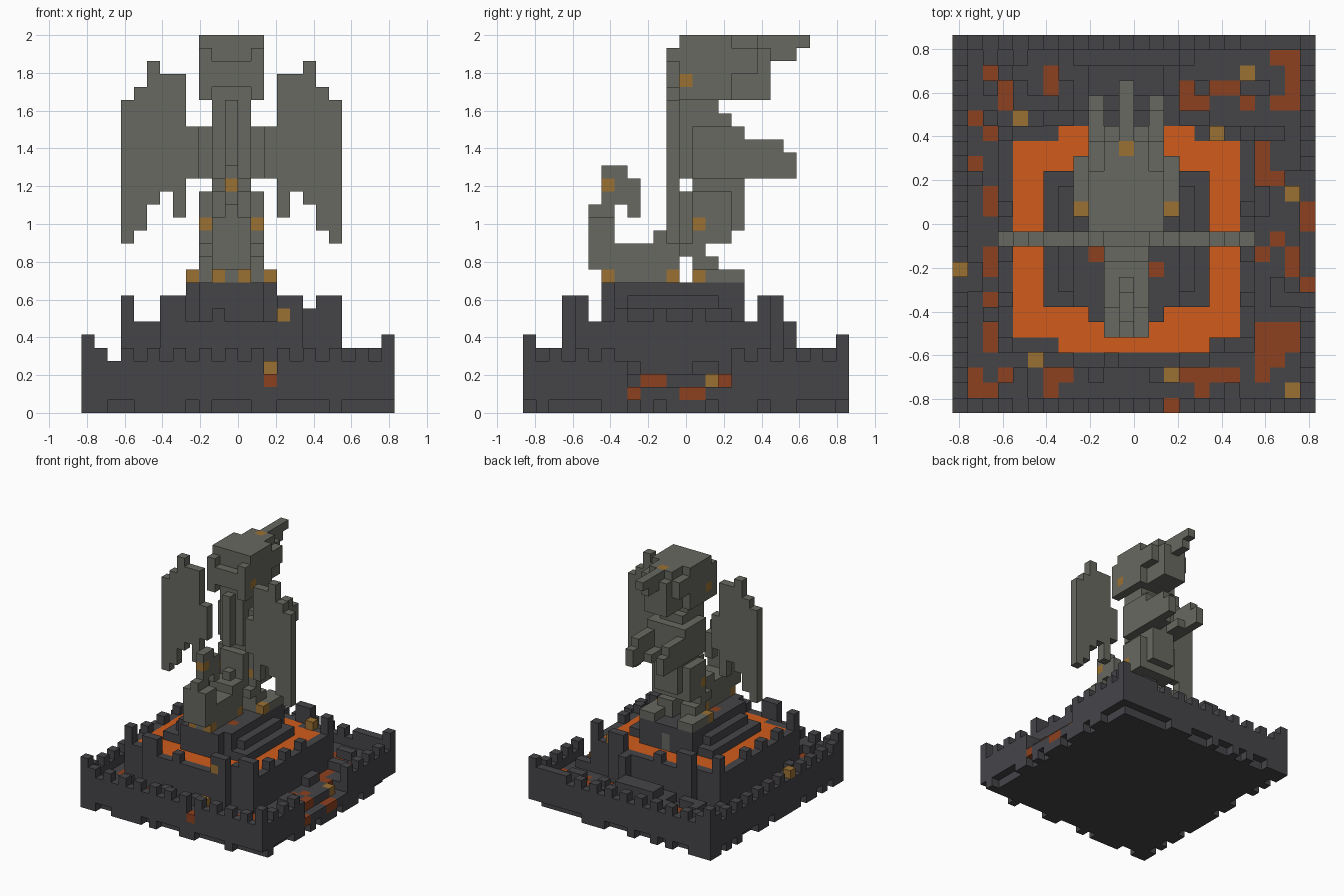
import bpy
import bmesh
import random
from mathutils import Vector

random.seed(7)
if "Cube" in bpy.data.objects:
    bpy.data.objects.remove(bpy.data.objects["Cube"])

UNIT = 2 / 29            # edge of one block
NX, NY = 24, 25          # blocks across and deep
MID = 11                 # statue's middle column


def make_material(name, r, g, b):
    mat = bpy.data.materials.new(name)
    mat.use_nodes = True
    mat.diffuse_color = (r, g, b, 1)
    bsdf = mat.node_tree.nodes["Principled BSDF"]
    bsdf.inputs["Base Color"].default_value = (r, g, b, 1)
    bsdf.inputs["Roughness"].default_value = 0.9
    return mat


MATERIALS = [
    make_material("dark stone", .06, .059, .066),
    make_material("statue stone", .135, .138, .115),
    make_material("lava orange", .64, .108, .012),
    make_material("rust red", .27, .052, .013),
    make_material("ochre", .33, .165, .033),
]
DARK, STATUE, LAVA, RUST, OCHRE = range(len(MATERIALS))

AXES = [Vector((1, 0, 0)), Vector((0, 1, 0)), Vector((0, 0, 1))]


class Part:
    """A set of blocks that becomes one mesh made of its outside faces."""

    def __init__(self, name, colour):
        self.name, self.colour, self.cells = name, colour, {}

    def box(self, xs, ys, zs, colour=None, mirror=False):
        colour = self.colour if colour is None else colour
        for x in range(xs[0], xs[-1] + 1):
            for y in range(ys[0], ys[-1] + 1):
                for z in range(zs[0], zs[-1] + 1):
                    self.cells[x, y, z] = colour
                    if mirror:
                        self.cells[2 * MID - x, y, z] = colour

    def both(self, xs, ys, zs, colour=None):
        self.box(xs, ys, zs, colour, mirror=True)

    def build(self):
        bm = bmesh.new()
        verts = {}

        def vert(p):
            key = tuple(round(c) for c in p)
            if key not in verts:
                verts[key] = bm.verts.new(
                    ((key[0] - NX / 2) * UNIT, (key[1] - NY / 2) * UNIT, key[2] * UNIT))
            return verts[key]

        for cell, colour in self.cells.items():
            base = Vector(cell)
            for a in range(3):
                u, v = AXES[(a + 1) % 3], AXES[(a + 2) % 3]
                for side in (0, 1):
                    step = AXES[a] * (1 if side else -1)
                    if tuple(round(c) for c in base + step) in self.cells:
                        continue
                    o = base + AXES[a] * side
                    ring = [o, o + u, o + u + v, o + v]
                    if not side:
                        ring.reverse()
                    face = bm.faces.new([vert(p) for p in ring])
                    face.material_index = colour
        mesh = bpy.data.meshes.new(self.name)
        bm.to_mesh(mesh)
        bm.free()
        for mat in MATERIALS:
            mesh.materials.append(mat)
        bpy.context.collection.objects.link(bpy.data.objects.new(self.name, mesh))


def on_edge(x, y):
    return x in (0, NX - 1) or y in (0, NY - 1)


# Courtyard slab with a ragged, inset bottom course and one broken side
breach = {(NX - 1, y) for y in range(8, 16)}
court = Part("courtyard_base", DARK)
court.box((1, NX - 2), (1, NY - 2), (0, 2))
for x in range(NX):
    for y in range(NY):
        if on_edge(x, y):
            court.box([x], [y], (1, 1 if (x, y) in breach else 2))
            if random.random() < .45:
                court.box([x], [y], [0])

# Rusty and ochre paving stones
RUST_SPOTS = [
    (2, 22), (3, 20), (3, 21), (6, 21), (6, 22), (1, 19), (2, 18), (1, 16),
    (2, 13), (2, 14), (2, 9), (2, 10), (2, 7), (2, 4), (2, 5), (1, 1), (1, 2),
    (2, 1), (3, 2), (6, 1), (6, 2), (7, 2), (15, 20), (15, 21), (16, 20), (17, 21),
    (18, 21), (19, 20), (21, 23), (22, 23), (22, 22), (22, 21), (22, 20), (21, 20),
    (20, 16), (20, 17), (20, 15), (21, 15), (21, 11), (20, 10), (22, 9), (22, 10),
    (20, 5), (21, 5), (22, 5), (22, 4), (21, 4), (20, 4), (20, 3), (21, 3), (20, 2),
    (15, 2), (16, 2), (16, 1), (17, 2), (18, 2)]
OCHRE_SPOTS = [(19, 22), (22, 14), (22, 1), (4, 19), (5, 3)]
for spots, colour in ((RUST_SPOTS, RUST), (OCHRE_SPOTS, OCHRE)):
    for x, y in spots:
        court.box([x], [y], [2], colour)
court.box([14], [0], [2], RUST)
court.box([23], (12, 13), [1], RUST)
court.box([23], [8], [1], RUST)
del court.cells[22, 15, 2]
court.build()

# Outer wall with alternating merlons and taller corners
wall = Part("outer_wall", DARK)
for x in range(NX):
    for y in range(NY):
        if on_edge(x, y) and (x, y) not in breach | {(14, 0)}:
            corner = x in (0, NX - 1) and y in (0, NY - 1)
            wall.box([x], [y], (3, 5 if corner else 3 + (x + y) % 2))
wall.box((20, 22), [NY - 1], [4])
wall.box([0], [9], [4], OCHRE)
wall.build()

# Rubble and a low stair behind the keep
rubble = Part("courtyard_rubble", DARK)
painted = set(RUST_SPOTS + OCHRE_SPOTS) | {(22, 15)}
for x in range(1, NX - 1):
    for y in range(1, NY - 1):
        inside = 3 <= x <= 19 and 3 <= y <= 19
        if not inside and (x, y) not in painted and random.random() < .22:
            rubble.box([x], [y], [3])
rubble.box((8, 14), (20, 22), [3])
rubble.box((9, 13), (21, 22), [4])
rubble.box([14], [2], [3], OCHRE)
rubble.build()

# Keep: cut-corner block whose top course holds the lava moat
keep = Part("keep", DARK)
keep.box((3, 19), (4, 18), (3, 6))
keep.box((6, 16), (3, 19), (3, 6))
keep.box([14], [20], (3, 6))
keep.box((4, 18), (5, 17), [6], LAVA)
keep.box((7, 15), (4, 18), [6], LAVA)
keep.box([16], [4], [6], LAVA)
keep.build()

# Keep merlons
merlons = Part("keep_merlons", DARK)
for y in (3, 19):
    merlons.both((6, 7), [y], (7, 8))
    merlons.box([10], [y], [7])
for x in (3, 19):
    for y in (4, 18):
        merlons.box([x], [y], (7, 8))
    for y in range(7, 16, 3):
        merlons.box([x], [y], [7])
merlons.box([18], [4], (7, 8))
merlons.box([17], [4], [7])
merlons.box([15], [3], [7], OCHRE)
merlons.box([17], [18], [7], OCHRE)
merlons.build()

# Plinth with stepped benches on both sides and a pale door behind
plinth = Part("plinth", DARK)
plinth.box((8, 14), (7, 16), (7, 9))
plinth.box((9, 13), [6], (7, 9))
plinth.both((6, 7), (7, 15), [7])
plinth.both([7], (8, 14), [8])
plinth.box([9], [10], [9], RUST)
plinth.box([13], [9], [9], RUST)
plinth.box([MID], [16], (7, 8), STATUE)
plinth.build()

# Legs, feet and claws
legs = Part("legs", STATUE)
legs.both((8, 9), (13, 16), [10])
legs.both([10], (13, 14), [10])
legs.both((9, 10), (13, 14), [11])
legs.both((9, 10), (12, 13), [12])
legs.both([9], (13, 15), (13, 16))
legs.both([8], [13], [10], OCHRE)
legs.both([9], [13], [14], OCHRE)
legs.build()

# Torso, shoulders, neck and spine
torso = Part("torso", STATUE)
torso.box((10, 12), (11, 13), [12])
torso.box((10, 12), (12, 15), [13])
torso.box((10, 12), (12, 16), (14, 16))
torso.box((10, 12), (13, 16), [17])
torso.box((10, 12), (12, 16), (18, 21))
torso.both([9], (13, 16), (18, 21))
torso.box((10, 12), (12, 15), [22])
torso.box((10, 12), (12, 14), [23])
torso.box([MID], [11], (18, 23))
torso.build()

# Arms reaching forward
arms = Part("arms", STATUE)
arms.both([9], (17, 20), (18, 19))
arms.both([9], (17, 19), [20])
arms.both([10], (17, 18), [18])
arms.build()

# Head with back plate, flat crest, muzzle, horn and eyes
head = Part("head", STATUE)
head.box((9, 13), (12, 15), (24, 28))
head.both([9], [11], (24, 27))
head.box((10, 12), [11], (25, 26))
head.box((10, 12), (16, 18), (24, 27))
head.both([10], (16, 17), [28])
head.both([9], (16, 17), (26, 27))
head.box([MID], (18, 20), [27])
head.box([MID], (16, 21), [28])
head.box([MID], [17], [28], OCHRE)
head.both([9], [12], [25], OCHRE)
head.build()

# Curled tail, its upper hook one block wide
tail = Part("tail", STATUE)
tail.box((10, 12), (6, 11), [10])
tail.box((10, 12), (5, 11), (11, 12))
tail.box((10, 12), (5, 6), (13, 14))
tail.box((10, 12), (10, 11), [13])
tail.box([MID], [11], [14])
tail.box([MID], (5, 6), [15])
tail.box([MID], (6, 8), (16, 17))
tail.box([MID], [8], [15])
tail.box([MID], (6, 7), [18])
for y in (6, 11):
    tail.both([10], [y], [10], OCHRE)
tail.box([MID], [6], [17], OCHRE)
tail.build()

# Wings: one-block-thick feathered plates, bottom and top per column
wings = Part("wings", STATUE)
for x, span in enumerate([(13, 23), (14, 24), (16, 26), (17, 25), (15, 25), (18, 21)], 3):
    wings.both([x], [11], span)
wings.build()
